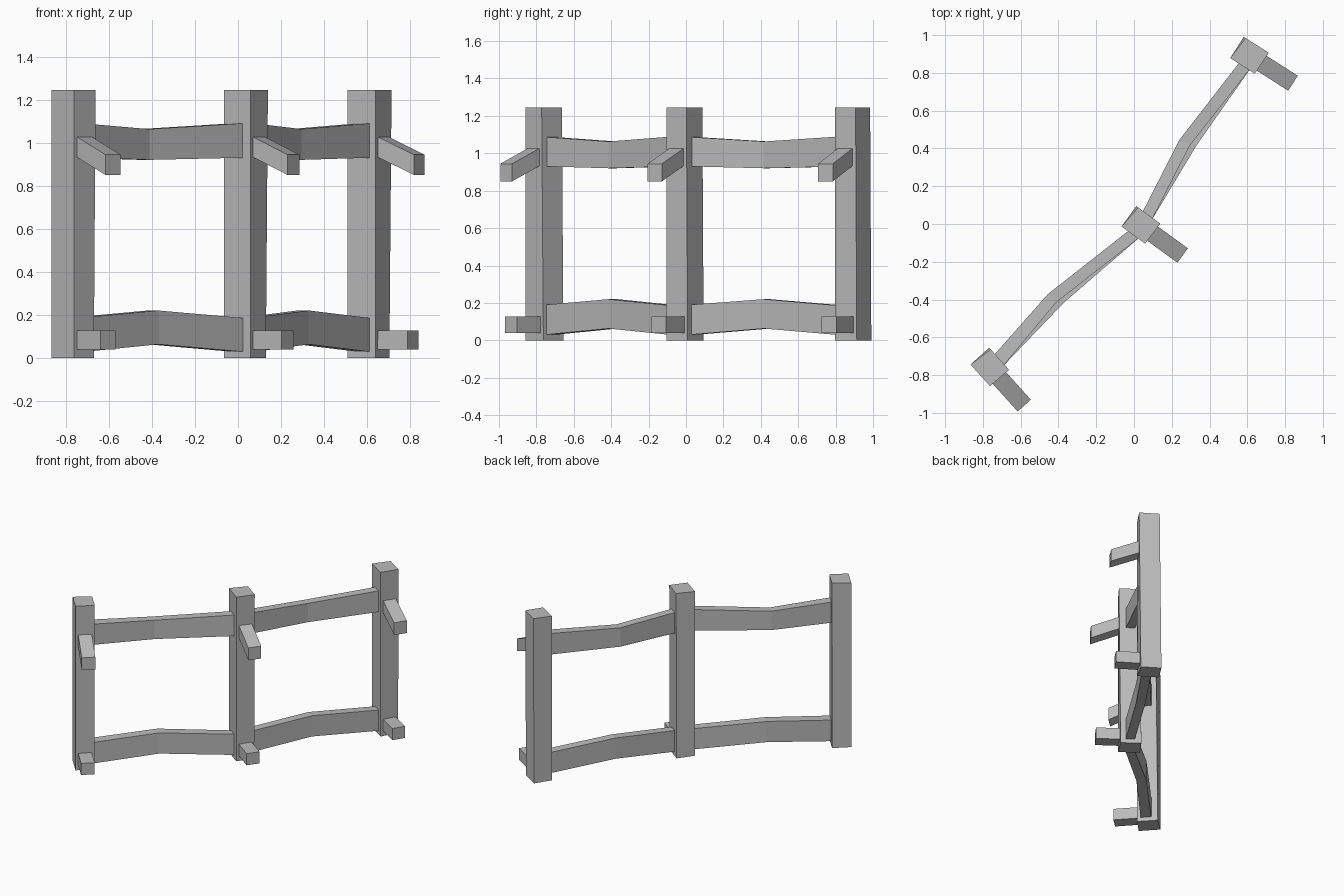
import bpy
import bmesh
from math import cos, sin, radians
from mathutils import Vector

cube = bpy.data.objects.get("Cube")
if cube:
    bpy.data.objects.remove(cube, do_unlink=True)

grey = bpy.data.materials.new("plain grey")
grey.use_nodes = True
colour = (0.5, 0.5, 0.5, 1)
grey.diffuse_color = colour
grey.node_tree.nodes["Principled BSDF"].inputs["Base Color"].default_value = colour


def loft(name, rings):
    """Skin a row of four-cornered rings and cap both ends."""
    bm = bmesh.new()
    loops = [[bm.verts.new(p) for p in ring] for ring in rings]
    for a, b in zip(loops, loops[1:]):
        for i in range(4):
            j = (i + 1) % 4
            bm.faces.new((a[i], a[j], b[j], b[i]))
    bm.faces.new(loops[0])
    bm.faces.new(loops[-1])
    bmesh.ops.recalc_face_normals(bm, faces=bm.faces)
    mesh = bpy.data.meshes.new(name)
    bm.to_mesh(mesh)
    bm.free()
    mesh.materials.append(grey)
    bpy.context.collection.objects.link(bpy.data.objects.new(name, mesh))


def upright_section(front, back, low, high):
    """Vertical rectangle across a beam."""
    return [Vector((*p, z)) for p, z in
            ((front, low), (back, low), (back, high), (front, high))]


# Posts with their pegs: centre and the direction the fence runs
posts = {"left_end": (-0.765, -0.757, 42),
         "middle": (0.035, -0.005, 54),
         "right_end": (0.61, 0.893, 57.5)}

for label, (x, y, angle) in posts.items():
    a = radians(angle)
    along = Vector((cos(a), sin(a)))
    out = Vector((sin(a), -cos(a)))
    centre = Vector((x, y))

    # Post, leaning slightly on one side
    rings = []
    for z, lean in ((0, -0.012), (1.245, 0)):
        corners = ((-0.066, -0.077), (-0.066, 0.077),
                   (0.067, 0.08 + lean), (0.067, -0.065 + lean))
        rings.append([(*(centre + along * u + out * w), z) for u, w in corners])
    loft(label + "_post", rings)

    # Sloping upper peg and level lower peg
    for part, stations in (("upper_peg", ((0.05, 0.991), (0.275, 0.897))),
                           ("lower_peg", ((0.05, 0.083), (0.24, 0.083)))):
        half = 0.047 if part == "upper_peg" else 0.044
        rings = []
        for reach, z in stations:
            p = centre + out * reach
            rings.append(upright_section(p - along * 0.047, p + along * 0.047,
                                         z - half, z + half))
        loft(f"{label}_{part}", rings)

# Bent rails: end sections shared, middle section per rail (front, back)
upper_heights = ((0.93, 1.087), (0.92, 1.063), (0.93, 1.09))
lower_heights = ((0.03, 0.19), (0.063, 0.22), (0.028, 0.185))
bays = {
    "first": (((-0.685, -0.745), (-0.738, -0.692)),
              ((-0.412, -0.415), (-0.457, -0.372)),
              ((-0.37, -0.415), (-0.42, -0.365)),
              ((0.02, -0.08), (-0.03, -0.038))),
    "second": (((0.10, 0.03), (0.048, 0.066)),
               ((0.295, 0.415), (0.24, 0.445)),
               ((0.33, 0.415), (0.275, 0.45)),
               ((0.61, 0.813), (0.555, 0.85))),
}

for label, (start, upper_mid, lower_mid, end) in bays.items():
    for part, mid, heights in (("upper_rail", upper_mid, upper_heights),
                               ("lower_rail", lower_mid, lower_heights)):
        rings = [upright_section(*edge, *span)
                 for edge, span in zip((start, mid, end), heights)]
        # Sink the ends into the posts
        step = (Vector(end[0]) - Vector(start[0])).normalized().to_3d() * 0.012
        rings[0] = [p - step for p in rings[0]]
        rings[2] = [p + step for p in rings[2]]
        loft(f"{label}_{part}", rings)
